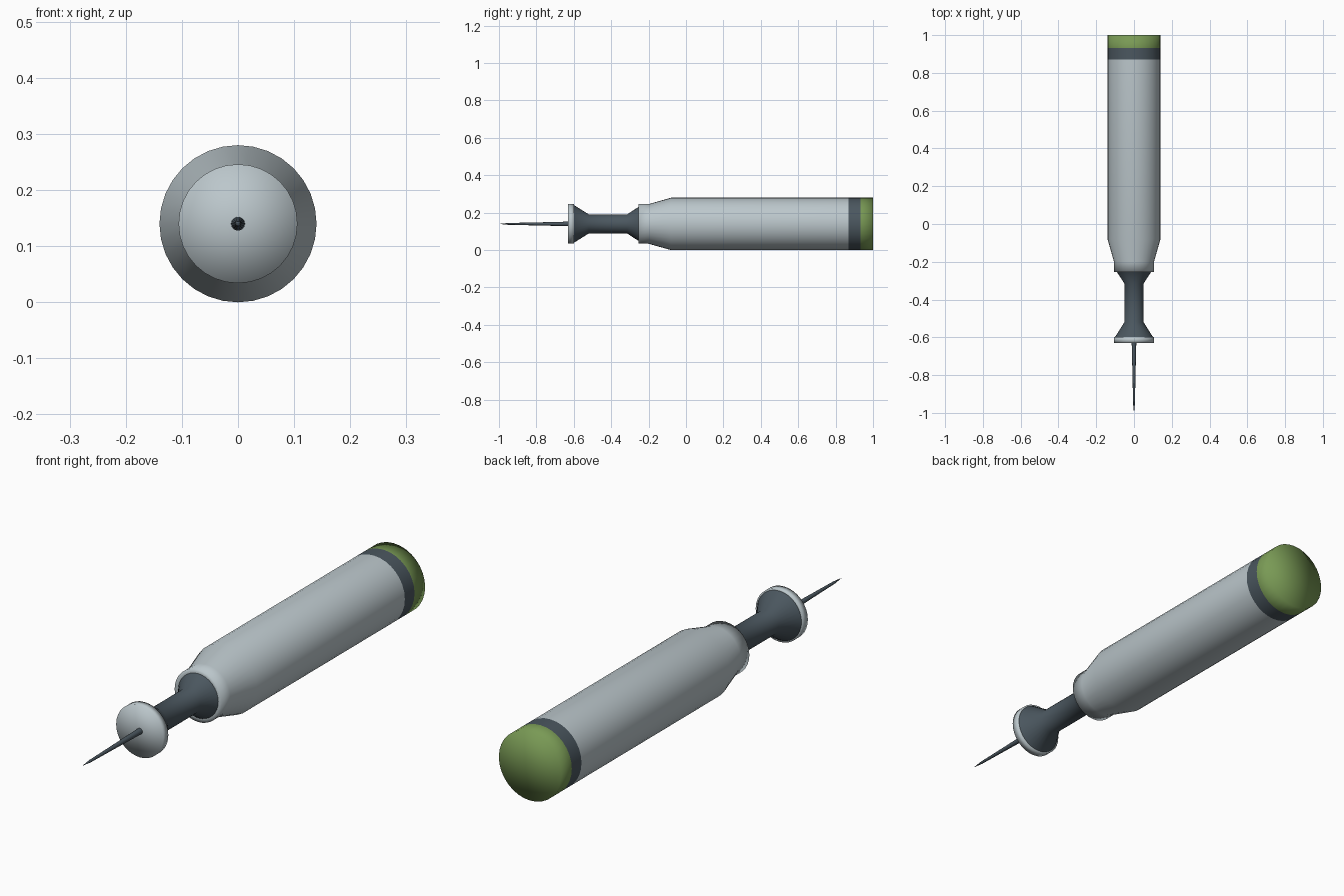
import bpy, bmesh
from math import sin, cos, pi

if "Cube" in bpy.data.objects:
    bpy.data.objects.remove(bpy.data.objects["Cube"])

AXIS_Z = 0.14


def material(name, rgb):
    m = bpy.data.materials.new(name)
    m.diffuse_color = (*rgb, 1)
    m.use_nodes = True
    m.node_tree.nodes["Principled BSDF"].inputs["Base Color"].default_value = m.diffuse_color
    return m


light = material("light_metal", (0.50, 0.57, 0.60))
dark = material("dark_metal", (0.07, 0.095, 0.115))
green = material("green_cap", (0.19, 0.32, 0.09))


def lathe(name, profile, mat, sides=32):
    """Spin (y, radius) points around the long axis; radius 0 closes an end."""
    bm = bmesh.new()
    rings = []
    for y, r in profile:
        n = sides if r > 0 else 1
        rings.append([bm.verts.new((r * cos(2 * pi * i / sides), y,
                                    AXIS_Z + r * sin(2 * pi * i / sides)))
                      for i in range(n)])
    for a, b in zip(rings, rings[1:]):
        for i in range(sides):
            j = (i + 1) % sides
            if len(a) == 1:
                bm.faces.new((a[0], b[i], b[j]))
            elif len(b) == 1:
                bm.faces.new((a[i], b[0], a[j]))
            else:
                bm.faces.new((a[i], b[i], b[j], a[j]))
    for f in bm.faces:
        f.smooth = True
    me = bpy.data.meshes.new(name)
    bm.to_mesh(me)
    bm.free()
    me.materials.append(mat)
    ob = bpy.data.objects.new(name, me)
    bpy.context.collection.objects.link(ob)
    return ob


# Thin tapered needle at the front
lathe("needle", [(-1.0, 0), (-0.95, 0.005), (-0.80, 0.008), (-0.62, 0.0125)], dark, 16)

# Disc the needle sits in
lathe("front_disc", [(-0.63, 0), (-0.63, 0.106), (-0.598, 0.106), (-0.598, 0.10)], light)

# Spool-shaped neck
lathe("neck", [(-0.598, 0.10), (-0.52, 0.051), (-0.315, 0.051), (-0.255, 0.09)], dark)

# Collar, shoulder and barrel
lathe("barrel", [(-0.255, 0.09), (-0.255, 0.106), (-0.20, 0.106),
                 (-0.08, 0.14), (0.87, 0.14)], light)

# Dark band and green end cap
lathe("band", [(0.87, 0.14), (0.932, 0.14)], dark)
lathe("end_cap", [(0.932, 0.14), (1.0, 0.14), (1.0, 0)], green)
